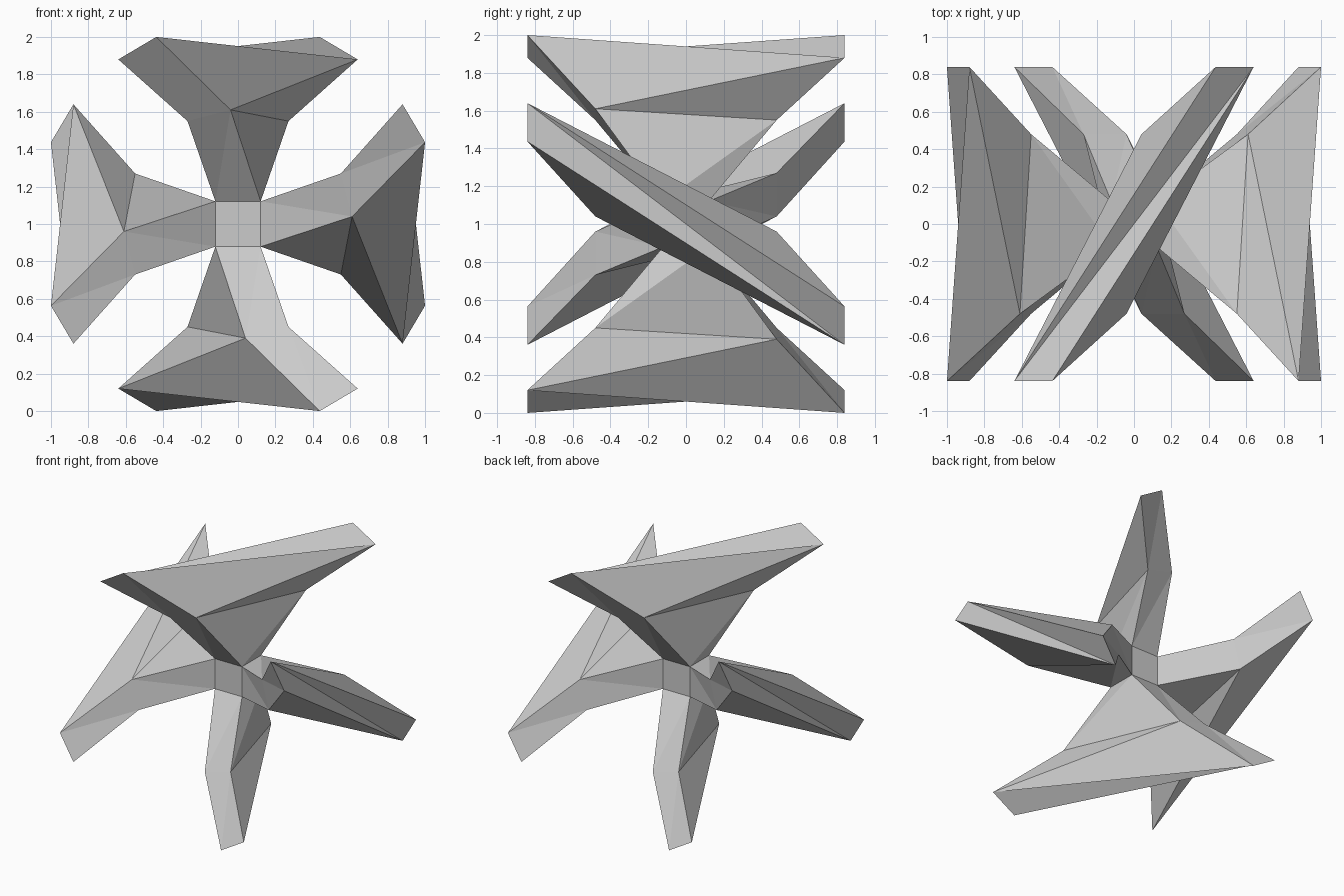
import bpy, bmesh
from math import pi
from mathutils import Matrix, Vector

if "Cube" in bpy.data.objects:
    bpy.data.objects.remove(bpy.data.objects["Cube"])

CENTRE = Vector((0, 0, 1))
H = 0.121  # half size of the central cube


def ring(front_left, front_right):
    """Four-corner section: two front points plus their half turn about z."""
    a, b = Vector(front_left), Vector(front_right)
    turn = Matrix.Rotation(pi, 3, 'Z')
    return [a, b, turn @ a, turn @ b]


# Sections of the upward arm, measured from the model centre
SECTIONS = [
    ring((-H, -H, H), (H, -H, H)),
    ring((-0.27, -0.48, 0.55), (-0.04, -0.48, 0.61)),
    ring((-0.64, -0.84, 0.88), (-0.437, -0.84, 1.0)),
]


def finish(bm, name):
    bmesh.ops.recalc_face_normals(bm, faces=bm.faces)
    mesh = bpy.data.meshes.new(name)
    bm.to_mesh(mesh)
    bm.free()
    obj = bpy.data.objects.new(name, mesh)
    bpy.context.collection.objects.link(obj)
    return obj


def make_arm(name, angle):
    bm = bmesh.new()
    rot = Matrix.Rotation(angle, 3, 'Y')
    rows = [[bm.verts.new(rot @ p + CENTRE) for p in s] for s in SECTIONS]
    # twisted side walls, split along the twist
    for low, high in zip(rows, rows[1:]):
        for i in range(4):
            j = (i + 1) % 4
            bm.faces.new((low[i], low[j], high[j]))
            bm.faces.new((low[i], high[j], high[i]))
    # base and creased outer cap
    bm.faces.new(rows[0][::-1])
    a, b, c, d = rows[-1]
    bm.faces.new((a, b, c))
    bm.faces.new((a, c, d))
    return finish(bm, name)


# Central cube
bm = bmesh.new()
bmesh.ops.create_cube(bm, size=2 * H, matrix=Matrix.Translation(CENTRE))
finish(bm, "core")

# Four arms around the front-to-back axis
for k, side in enumerate(("top", "right", "bottom", "left")):
    make_arm(side + "_arm", k * pi / 2)
